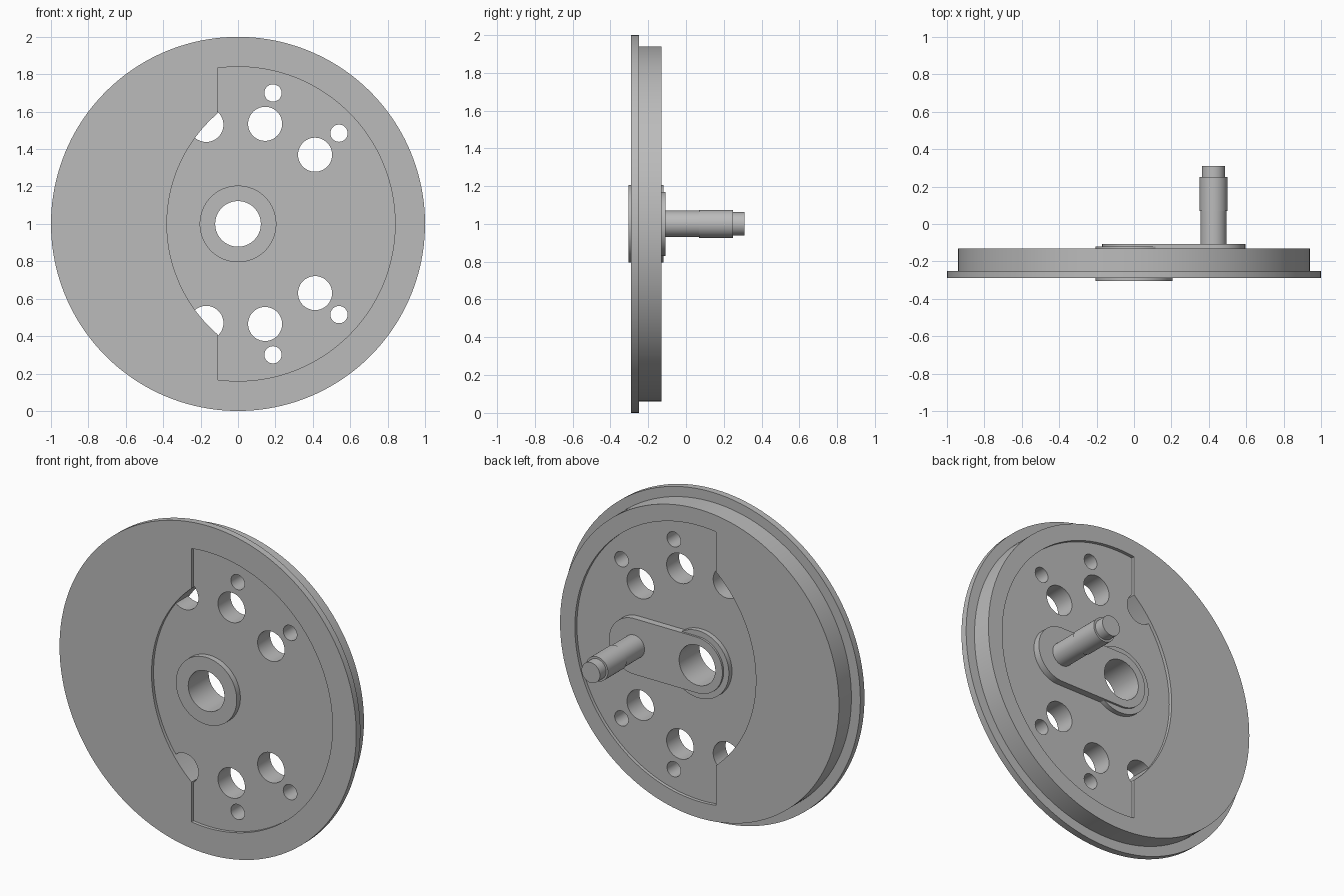
import bpy, bmesh
from math import sin, cos, acos, pi, radians

cube = bpy.data.objects.get("Cube")
if cube:
    bpy.data.objects.remove(cube, do_unlink=True)

steel = bpy.data.materials.new("grey_steel")
steel.use_nodes = True
GREY = (0.5, 0.5, 0.5, 1)
steel.diffuse_color = GREY
steel.node_tree.nodes["Principled BSDF"].inputs["Base Color"].default_value = GREY


def arc(cx, cz, r, a0, a1, n):
    """Points on an arc in the wheel plane, both ends included."""
    angles = [a0 + (a1 - a0) * i / n for i in range(n + 1)]
    return [(cx + r * cos(a), cz + r * sin(a)) for a in angles]


def circle(cx, cz, r, n=64):
    return arc(cx, cz, r, 0, 2 * pi, n)[:-1]


def finish(name, bm):
    bmesh.ops.recalc_face_normals(bm, faces=bm.faces)
    mesh = bpy.data.meshes.new(name)
    bm.to_mesh(mesh)
    bm.free()
    mesh.materials.append(steel)
    obj = bpy.data.objects.new(name, mesh)
    bpy.context.collection.objects.link(obj)
    return obj


def prism(name, outlines, y0, y1):
    """Extrude closed outlines along the axle direction."""
    bm = bmesh.new()
    for pts in outlines:
        lo, hi = [[bm.verts.new((x, y, z)) for x, z in pts] for y in (y0, y1)]
        bm.faces.new(lo)
        bm.faces.new(hi)
        for i in range(len(pts)):
            j = (i + 1) % len(pts)
            bm.faces.new((lo[i], lo[j], hi[j], hi[i]))
    return finish(name, bm)


def turned(name, cx, profile, n):
    """Solid of stacked rings from (radius, y) pairs, capped at both ends."""
    bm = bmesh.new()
    rings = [[bm.verts.new((x, y, z)) for x, z in circle(cx, 1, r, n)] for r, y in profile]
    for a, b in zip(rings, rings[1:]):
        for i in range(n):
            j = (i + 1) % n
            bm.faces.new((a[i], a[j], b[j], b[i]))
    bm.faces.new(rings[0])
    bm.faces.new(rings[-1])
    return finish(name, bm)


def boolean(obj, tool, operation="DIFFERENCE"):
    mod = obj.modifiers.new("cut", "BOOLEAN")
    mod.object, mod.operation, mod.solver = tool, operation, "EXACT"
    bpy.context.view_layer.objects.active = obj
    bpy.ops.object.modifier_apply(modifier=mod.name)


FRONT, FLANGE, BACK, DEPTH = -0.29, -0.25, -0.13, 0.02
PIN_X = 0.425

# Wheel disc with flange and tread
wheel = turned("wheel", 0, [(1, FRONT), (1, FLANGE), (0.94, FLANGE), (0.94, BACK)], 160)

# Pocket outline: big right arc, straight edge, bulging left arc
a, b = acos(-0.11 / 0.84), acos(-0.51 / 0.78)
pocket = arc(0, 1, 0.84, -a, a, 96) + arc(0.4, 1, 0.78, b, 2 * pi - b, 48)

# Lightening holes, mirrored top to bottom, kept inside the pocket outline
holes = []
for x, z, r in [(-0.17, 0.53, 0.092), (0.145, 0.535, 0.091), (0.412, 0.37, 0.091),
                (0.187, 0.7, 0.046), (0.54, 0.485, 0.046)]:
    holes += [circle(x, 1 + s * z, r, 48) for s in (1, -1)]
hole_tool = prism("hole_cutter", holes, -0.6, 0.4)
limit = prism("hole_limit", [pocket], -0.5, 0.3)
boolean(hole_tool, limit, "INTERSECT")
front_pocket = prism("front_pocket_cutter", [pocket], -0.5, FRONT + DEPTH)
back_pocket = prism("back_pocket_cutter", [pocket], BACK - DEPTH, 0.3)
bore = prism("bore_cutter", [circle(0, 1, 0.122)], -0.8, 0.8)
for tool in (front_pocket, back_pocket, hole_tool, bore):
    boolean(wheel, tool)

# Hub bosses and crank plate, all bored for the axle
front_hub = prism("front_hub", [circle(0, 1, 0.205, 96)], -0.305, FRONT + DEPTH)
rear_hub = prism("rear_hub", [circle(0, 1, 0.205, 96)], BACK - DEPTH, -0.12)
stadium = arc(PIN_X, 1, 0.17, -pi / 2, pi / 2, 40) + arc(0, 1, 0.17, pi / 2, 1.5 * pi, 40)
crank_plate = prism("crank_plate", [stadium], BACK - DEPTH, -0.108)
for part in (front_hub, rear_hub, crank_plate):
    boolean(part, bore)

# Stepped crank pin
crank_pin = turned("crank_pin", PIN_X, [(0.07, -0.12), (0.07, 0.07), (0.074, 0.07),
                                        (0.074, 0.25), (0.062, 0.25), (0.062, 0.31)], 64)

for tool in (hole_tool, limit, front_pocket, back_pocket, bore):
    bpy.data.objects.remove(tool, do_unlink=True)

# Smooth the round walls, keep the machined edges sharp
bpy.ops.object.select_all(action="DESELECT")
for part in (wheel, front_hub, rear_hub, crank_plate, crank_pin):
    part.select_set(True)
bpy.context.view_layer.objects.active = wheel
bpy.ops.object.shade_smooth_by_angle(angle=radians(30))
